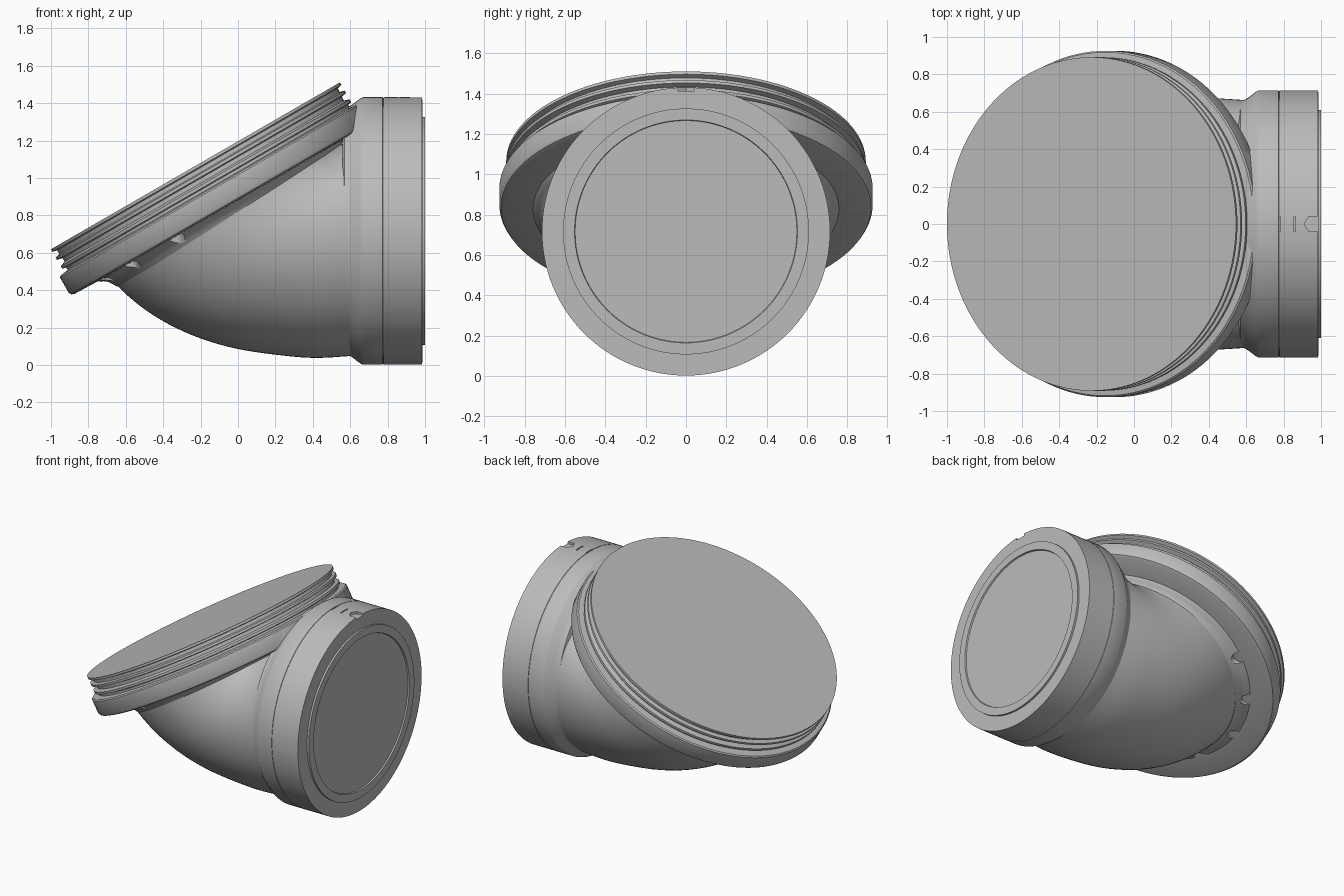
import bpy, bmesh, math
from mathutils import Vector, Matrix

cube = bpy.data.objects.get("Cube")
if cube:
    bpy.data.objects.remove(cube)

grey = bpy.data.materials.new("plain grey")
grey.use_nodes = True
grey.diffuse_color = (0.5, 0.5, 0.5, 1)
grey.node_tree.nodes["Principled BSDF"].inputs["Base Color"].default_value = (0.5, 0.5, 0.5, 1)

SEG = 128
TILT = math.radians(30)
# frames: local z is the axis of each opening
disc_frame = Matrix.Translation((-0.2275, 0, 1.065)) @ Matrix.Rotation(-TILT, 4, 'Y')
pipe_frame = Matrix.Translation((0, 0, 0.717)) @ Matrix.Rotation(math.pi / 2, 4, 'Y')


def finish(name, bm):
    bmesh.ops.recalc_face_normals(bm, faces=bm.faces)
    mesh = bpy.data.meshes.new(name)
    bm.to_mesh(mesh)
    bm.free()
    mesh.materials.append(grey)
    ob = bpy.data.objects.new(name, mesh)
    bpy.context.collection.objects.link(ob)
    return ob


def loft(rings):
    """Skin a list of point rings and cap both ends."""
    bm = bmesh.new()
    loops = [[bm.verts.new(p) for p in ring] for ring in rings]
    for a, b in zip(loops, loops[1:]):
        for i in range(len(a)):
            j = (i + 1) % len(a)
            bm.faces.new((a[i], a[j], b[j], b[i]))
    bm.faces.new(loops[0])
    bm.faces.new(loops[-1])
    return bm


def revolve(profile, frame):
    """Solid of revolution from (radius, height) pairs."""
    return loft([[frame @ Vector((r * math.cos(2 * math.pi * i / SEG),
                                  r * math.sin(2 * math.pi * i / SEG), h))
                  for i in range(SEG)] for r, h in profile])


def smooth(ob, angle=30):
    bpy.ops.object.select_all(action='DESELECT')
    ob.select_set(True)
    bpy.context.view_layer.objects.active = ob
    bpy.ops.object.shade_smooth_by_angle(angle=math.radians(angle))


def cut(ob, cutter):
    cutter.hide_render = True
    mod = ob.modifiers.new("cut", 'BOOLEAN')
    mod.operation, mod.solver, mod.object = 'DIFFERENCE', 'EXACT', cutter
    bpy.ops.object.select_all(action='DESELECT')
    ob.select_set(True)
    bpy.context.view_layer.objects.active = ob
    bpy.ops.object.modifier_apply(modifier=mod.name)
    bpy.data.objects.remove(cutter)


# threaded cap with three ridges
ridges = []
for top, bottom, root in ((0, -0.016, 0.866), (-0.05, -0.066, 0.862), (-0.104, -0.12, 0.87)):
    ridges += [(0.892, top), (0.892, bottom), (root, bottom - 0.006), (root, bottom - 0.028)]
ridges[-1] = (0.87, -0.16)
smooth(finish("threaded_cap", revolve(ridges, disc_frame)))

# flange, trimmed flat where it meets the collar
flange = revolve([(0.86, -0.14), (0.918, -0.147), (0.926, -0.155), (0.926, -0.25),
                  (0.918, -0.264), (0.90, -0.27), (0.7, -0.275)], disc_frame)
trim = bmesh.ops.bisect_plane(flange, geom=flange.verts[:] + flange.edges[:] + flange.faces[:],
                              plane_co=(0.645, 0, 1.39), plane_no=(0.984, 0, -0.177),
                              clear_outer=True)
bmesh.ops.holes_fill(flange, edges=[e for e in flange.edges if e.is_boundary])
smooth(finish("flange", flange))

# elbow body: ellipses swinging about a hinge below the flange
hinge = Vector((0.6, 0, 1.217))
reach = [(0, 1.165), (19, 1.225), (28, 1.28), (36.7, 1.34), (50, 1.434), (60.5, 1.494)]


def reach_at(deg):
    for (a, ra), (b, rb) in zip(reach, reach[1:]):
        if deg <= b:
            return ra + (rb - ra) * (deg - a) / (b - a)
    return reach[-1][1]


rings = []
STEPS = 30
for k in range(STEPS + 1):
    t = k / STEPS
    deg = 60.5 * t
    out = Vector((-math.sin(math.radians(deg)), 0, -math.cos(math.radians(deg))))
    far = sum(reach_at(min(60.5, max(0, deg + d))) for d in (-4, -2, 0, 2, 4)) / 5
    near = -0.165 + 0.259 * t
    width = 0.662 + 0.038 * t
    mid, half = (far + near) / 2, (far - near) / 2
    rings.append([hinge + out * (mid + half * math.cos(2 * math.pi * i / SEG))
                  + Vector((0, width * math.sin(2 * math.pi * i / SEG), 0)) for i in range(SEG)])
smooth(finish("elbow_body", loft(rings)), 50)

# fillet under the flange with six screw pockets
fillet = finish("body_fillet", revolve([(0.68, -0.26), (0.765, -0.26), (0.757, -0.277),
                                        (0.735, -0.288), (0.715, -0.303), (0.70, -0.325),
                                        (0.685, -0.35), (0.66, -0.35)], disc_frame))
for deg in (-68, -41, -14, 14, 41, 68):
    a = math.pi + math.radians(deg)
    spot = disc_frame @ Matrix.Translation((0.745 * math.cos(a), 0.745 * math.sin(a), 0))
    pocket = revolve([(0.042, -0.45), (0.042, -0.266)], spot)
    cut(fillet, finish("pocket_cutter", pocket))
smooth(fillet, 40)

# pipe collar with shoulder, seam and slightly recessed end plate
collar = finish("pipe_collar", revolve(
    [(0.64, 0.56), (0.66, 0.57), (0.664, 0.59), (0.675, 0.61), (0.706, 0.65), (0.715, 0.668),
     (0.715, 0.773), (0.712, 0.774), (0.712, 0.777), (0.715, 0.778), (0.715, 0.985),
     (0.61, 0.986), (0.61, 1.0), (0.553, 1.0), (0.55, 0.99)], pipe_frame))
# pointed key slot and two tick marks on top
slot = [(0.91, 0), (0.935, -0.04), (1.05, -0.04), (1.05, 0.04), (0.935, 0.04)]
cut(collar, finish("slot_cutter", loft([[(x, y, z) for x, y in slot] for z in (1.415, 1.5)])))
for x in (0.78, 0.86):
    tick = [(x - 0.004, -0.04), (x + 0.004, -0.04), (x + 0.004, 0.04), (x - 0.004, 0.04)]
    cut(collar, finish("tick_cutter", loft([[(px, y, z) for px, y in tick] for z in (1.422, 1.5)])))
smooth(collar)
